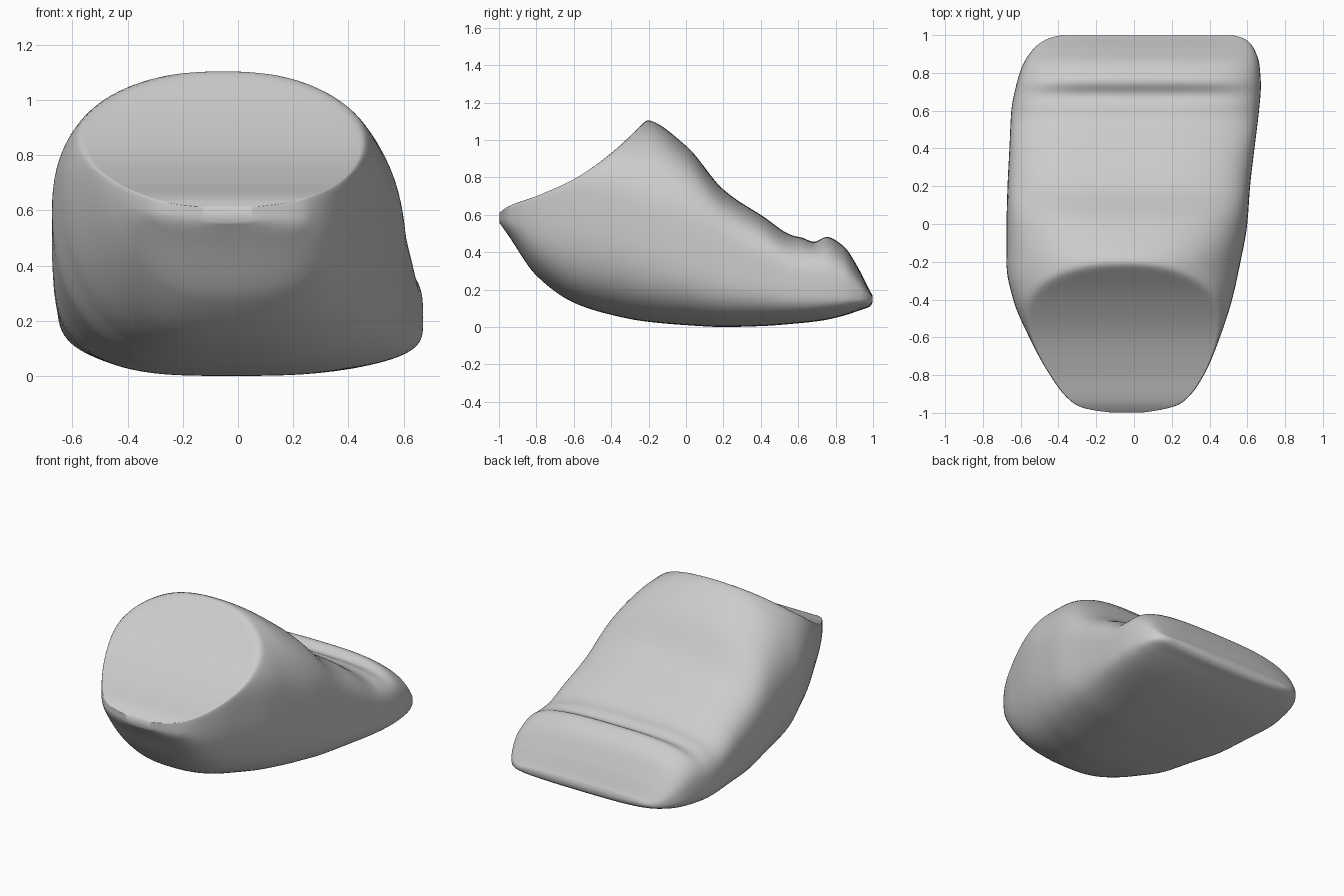
import bpy, bmesh
from math import cos, sin, pi, exp

if "Cube" in bpy.data.objects:
    bpy.data.objects.remove(bpy.data.objects["Cube"])

# Cross-sections along y: y, left x, right x, bottom z, widest z, top z, lower and upper squareness
STATIONS = [
    (-1.00, -0.10, 0.03, 0.56, 0.585, 0.70, 2.2, 2.5),
    (-0.985, -0.23, 0.14, 0.54, 0.59, 0.76, 2.3, 2.5),
    (-0.95, -0.32, 0.25, 0.49, 0.60, 0.85, 2.4, 2.5),
    (-0.80, -0.445, 0.37, 0.275, 0.65, 1.00, 2.5, 2.4),
    (-0.60, -0.555, 0.455, 0.13, 0.70, 1.08, 2.6, 2.3),
    (-0.40, -0.64, 0.52, 0.065, 0.68, 1.115, 2.7, 2.25),
    (-0.22, -0.675, 0.56, 0.03, 0.60, 1.11, 2.9, 2.25),
    (0.00, -0.675, 0.60, 0.01, 0.48, 0.97, 3.0, 2.7),
    (0.20, -0.67, 0.615, 0.0, 0.38, 0.735, 3.2, 3.4),
    (0.40, -0.66, 0.638, 0.005, 0.30, 0.60, 3.2, 3.4),
    (0.60, -0.65, 0.662, 0.02, 0.23, 0.485, 3.2, 3.3),
    (0.73, -0.625, 0.672, 0.035, 0.21, 0.492, 3.2, 3.1),
    (0.84, -0.59, 0.665, 0.06, 0.19, 0.435, 3.2, 3.1),
    (0.93, -0.53, 0.635, 0.09, 0.17, 0.30, 3.2, 3.1),
    (0.985, -0.45, 0.58, 0.11, 0.155, 0.19, 3.0, 3.0),
    (1.00, -0.38, 0.52, 0.135, 0.15, 0.165, 3.0, 3.0),
]
FACE = [(-1.0, 0.61), (-0.95, 0.645), (-0.8, 0.70), (-0.6, 0.79),
        (-0.4, 0.93), (-0.22, 1.10), (-0.1, 1.23), (1.0, 2.5)]


def interp(table, y):
    """Monotone cubic interpolation of every column."""
    n = len(table)
    i = max(k for k in range(n - 1) if k == 0 or table[k][0] <= y)
    h = table[i + 1][0] - table[i][0]
    t = (y - table[i][0]) / h

    def slope(k, c):
        return (table[k + 1][c] - table[k][c]) / (table[k + 1][0] - table[k][0])

    def tangent(k, c):
        if k == 0 or k == n - 1:
            return slope(min(k, n - 2), c)
        a, b = slope(k - 1, c), slope(k, c)
        return 2 * a * b / (a + b) if a * b > 0 else 0.0

    out = []
    for c in range(1, len(table[0])):
        p, q = table[i][c], table[i + 1][c]
        out.append((2*t**3 - 3*t*t + 1) * p + (t**3 - 2*t*t + t) * h * tangent(i, c)
                   + (3*t*t - 2*t**3) * q + (t**3 - t*t) * h * tangent(i + 1, c))
    return out


def power(v, n):
    return (1 if v >= 0 else -1) * abs(v) ** (2 / n)


# Lofted stone body, trimmed by the sloping front face
ROWS, SEG = 150, 112
bm = bmesh.new()
rings = []
for r in range(ROWS + 1):
    u = r / ROWS
    y = 0.6 * (2 * u - 1) - 0.4 * cos(pi * u)
    x0, x1, zb, zm, zt, nl, nu = interp(STATIONS, y)
    face = interp(FACE, y)[0]
    zm = min(zm, face - 0.025)
    cx, w = (x0 + x1) / 2, (x1 - x0) / 2
    ring = []
    for s in range(SEG):
        a = 2 * pi * s / SEG
        up = sin(a) >= 0
        # underside is squarer on the right, rounder on the left
        n = nu if up else nl + 0.5 * cos(a)
        k = power(cos(a), n)
        x = cx + w * k
        z = zm + (zt - zm if up else zm - zb) * power(sin(a), n)
        if up:
            # groove in front of the rear lip, fading towards the sides
            z -= 0.035 * exp(-((y - 0.685) / 0.05) ** 2) * max(0, 1 - k ** 4) * sin(a)
            z = min(z, face)
        ring.append(bm.verts.new((x, y, z)))
    rings.append(ring)
for a, b in zip(rings, rings[1:]):
    for s in range(SEG):
        t = (s + 1) % SEG
        bm.faces.new((a[s], a[t], b[t], b[s]))
bm.faces.new(rings[0])
bm.faces.new(rings[-1])
bmesh.ops.recalc_face_normals(bm, faces=bm.faces)
mesh = bpy.data.meshes.new("stone_body")
bm.to_mesh(mesh)
bm.free()
body = bpy.data.objects.new("stone_body", mesh)
bpy.context.collection.objects.link(body)

# Soften the trimmed edge
soft = body.modifiers.new("soften", 'SMOOTH')
soft.factor = 0.5
soft.iterations = 5
mesh.shade_smooth()
